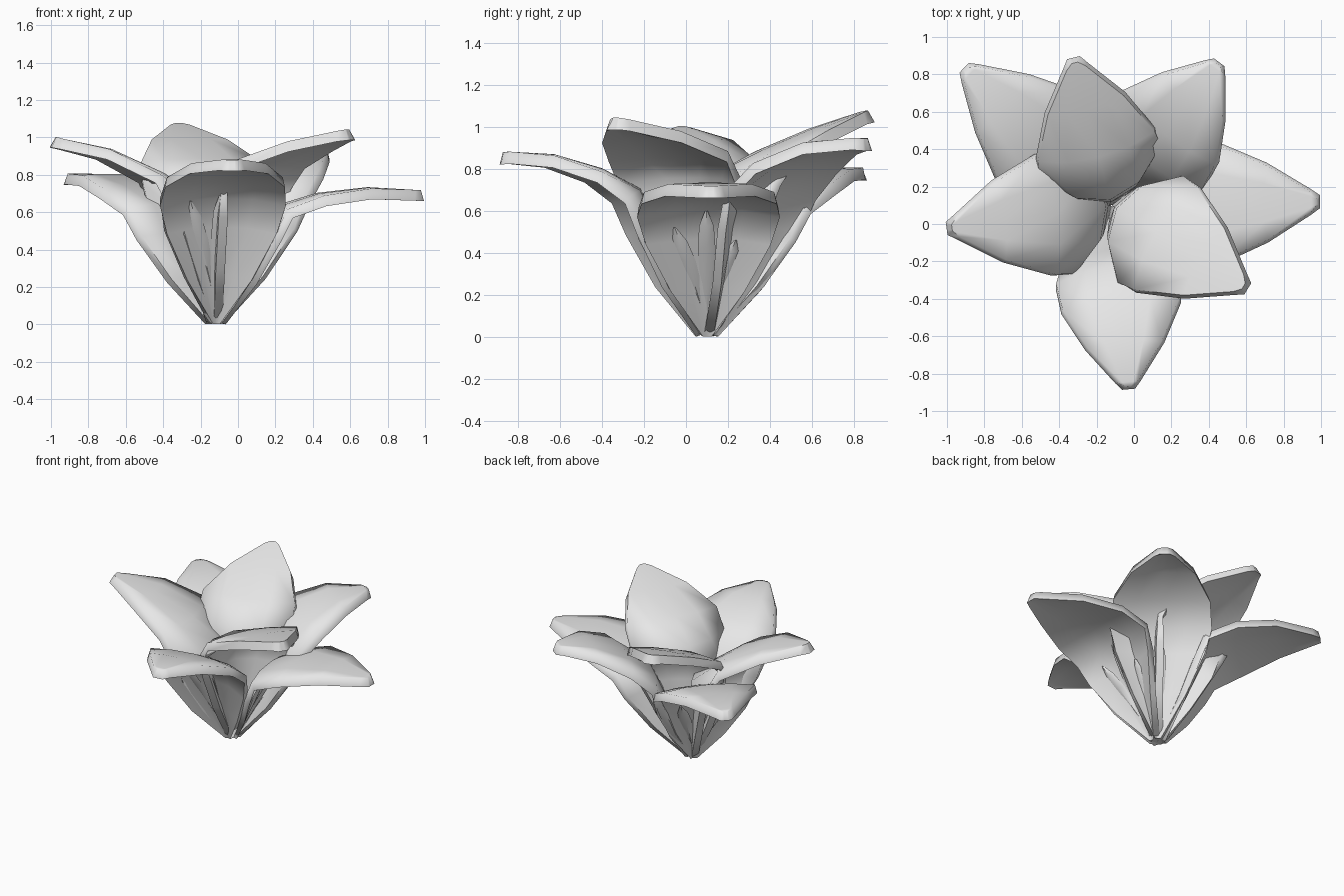
import bpy, bmesh, math
from mathutils import Vector

if "Cube" in bpy.data.objects:
    bpy.data.objects.remove(bpy.data.objects["Cube"])

ROOT = Vector((-0.12, 0.10, 0.0))       # point where all petals meet

grey = bpy.data.materials.new("pale_grey")
grey.diffuse_color = (0.8, 0.8, 0.8, 1)
grey.use_nodes = True
grey.node_tree.nodes["Principled BSDF"].inputs["Base Color"].default_value = grey.diffuse_color


def place(angle, r, side, z):
    """Point at distance r along a petal, offset sideways, at height z."""
    a = math.radians(angle)
    return ROOT + Vector((r * math.cos(a) - side * math.sin(a),
                          r * math.sin(a) + side * math.cos(a), z))


def make_object(name, bm):
    bmesh.ops.recalc_face_normals(bm, faces=bm.faces)
    mesh = bpy.data.meshes.new(name)
    bm.to_mesh(mesh)
    bm.free()
    mesh.materials.append(grey)
    obj = bpy.data.objects.new(name, mesh)
    bpy.context.collection.objects.link(obj)
    bpy.ops.object.select_all(action='DESELECT')
    obj.select_set(True)
    bpy.context.view_layer.objects.active = obj
    return obj


def petal(name, angle, rows, sag):
    """Loft rows of (distance, height, half width, outward edge curl)."""
    bm = bmesh.new()
    grid = []
    for r, z, half, curl in rows:
        row = []
        for u in (-1, -0.5, 0, 0.5, 1):
            d = curl * u * u
            row.append(bm.verts.new(place(angle, r + d, half * u, z - sag * d)))
        grid.append(row)
    for a, b in zip(grid, grid[1:]):
        for i in range(4):
            bm.faces.new((a[i], a[i + 1], b[i + 1], b[i]))
    obj = make_object(name, bm)
    solid = obj.modifiers.new("thickness", 'SOLIDIFY')
    solid.thickness = 0.046
    solid.offset = 0
    bpy.ops.object.modifier_apply(modifier=solid.name)

    # flare the lower rim outward and down, pull the upper rim in
    verts = obj.data.vertices
    count = len(rows) * 5
    for k in range(5, count):
        row, col = divmod(k, 5)
        last = row == len(rows) - 1
        if col not in (0, 4) and not last:
            continue
        low, high = sorted((verts[k], verts[k + count]), key=lambda v: v.co.z)
        side = {0: -1, 4: 1}.get(col, 0)
        out = place(angle, 1 if last else 0, side, 0) - ROOT
        blade = 1 if row > 2 else 0.4
        low.co += out * 0.010 * blade - Vector((0, 0, 0.012 * blade))
        high.co -= out * 0.008 * blade
    bpy.ops.object.shade_smooth_by_angle(angle=math.radians(75))


def outer_rows(length, br, bz, tz, arch, curl):
    """Claw leaning out to the bend, then an arched blade."""
    dr, dz = length - br, tz - bz
    return [(0.025, 0.012, 0.03, 0.01),
            (br * 0.42, bz * 0.40, 0.18, 0.072 * curl),
            (br * 0.75, bz * 0.77, 0.30, 0.09 * curl),
            (br, bz, 0.335, 0.072 * curl),
            (br + dr * 0.27, bz + dz * 0.55 + arch, 0.315, 0.036),
            (br + dr * 0.62, bz + dz * 0.95 + arch, 0.205, 0.018),
            (br + dr * 0.95, bz + dz * 1.02, 0.06, 0),
            (length, tz, 0.025, 0)]


def inner_rows(length, bz, tz, arch):
    """Nearly upright claw closing the middle, then a straight blade."""
    br = 0.05
    dr, dz = length - br, tz - bz
    return [(0.025, 0.012, 0.03, 0.01),
            (0.035, bz * 0.40, 0.17, 0.10),
            (0.040, bz * 0.77, 0.28, 0.18),
            (br, bz, 0.33, 0.21),
            (br + dr * 0.30, bz + dz * 0.32 + arch, 0.325, 0.06),
            (br + dr * 0.64, bz + dz * 0.68 + arch, 0.215, 0.03),
            (br + dr * 0.95, bz + dz * 0.97, 0.06, 0),
            (length, tz, 0.025, 0)]


# Four outer petals: angle, length, bend distance, bend height, tip height,
# arch, edge curl
OUTER = {
    "back_left": (137, 1.07, 0.30, 0.63, 0.78, 0.01, 0.6),
    "back_right": (53, 0.95, 0.31, 0.70, 0.92, 0.0, 0.9),
    "right": (1, 1.105, 0.34, 0.62, 0.695, 0.02, 0.75),
    "front": (-84.7, 0.98, 0.335, 0.69, 0.855, 0.0, 1.0),
}
for key, (ang, *shape) in OUTER.items():
    petal("outer_petal_" + key, ang, outer_rows(*shape), 0.4)

# Three inner petals: angle, length, bend height, tip height, arch
INNER = {
    "back": (104.5, 0.80, 0.76, 1.055, 0.01),
    "left": (188, 0.875, 0.63, 0.98, 0.05),
    "front_right": (-31.5, 0.84, 0.77, 1.02, 0.02),
}
for key, (ang, *shape) in INNER.items():
    petal("inner_petal_" + key, ang, inner_rows(*shape), 0.1)


def leaflet(name, angle, side, tip_r, tip_z):
    """Slim pointed leaf lying in the hollow below a petal."""
    bm = bmesh.new()
    rings = []
    for t, w in ((0.03, 0.012), (0.35, 0.03), (0.7, 0.042), (0.88, 0.035), (1, 0.006)):
        r, s, z = 0.02 + (tip_r - 0.02) * t, side * t ** 1.3, tip_z * t
        rings.append([bm.verts.new(place(angle, r + o, s + k * w, z))
                      for k, o in ((-1, 0), (0, 0.015), (1, 0), (0, -0.01))])
    for a, b in zip(rings, rings[1:]):
        for i in range(4):
            j = (i + 1) % 4
            bm.faces.new((a[i], a[j], b[j], b[i]))
    bm.faces.new(rings[0])
    bm.faces.new(rings[-1])
    make_object(name, bm)
    bpy.ops.object.shade_smooth_by_angle(angle=math.radians(40))


# Leaflets under the outer petals: sideways offset and tip height
LEAVES = {
    "front": ((-0.17, 0.66), (-0.01, 0.69)),
    "right": ((-0.16, 0.52), (-0.01, 0.60), (0.13, 0.46)),
    "back_left": ((-0.14, 0.50), (0.03, 0.58), (0.15, 0.45)),
    "back_right": ((-0.12, 0.50), (0.0, 0.60)),
}
for key, leaves in LEAVES.items():
    ang, _, br, bz, *_ = OUTER[key]
    for n, (side, z) in enumerate(leaves):
        leaflet(f"leaflet_{key}_{n + 1}", ang, side, z * br / bz + 0.05, z)
